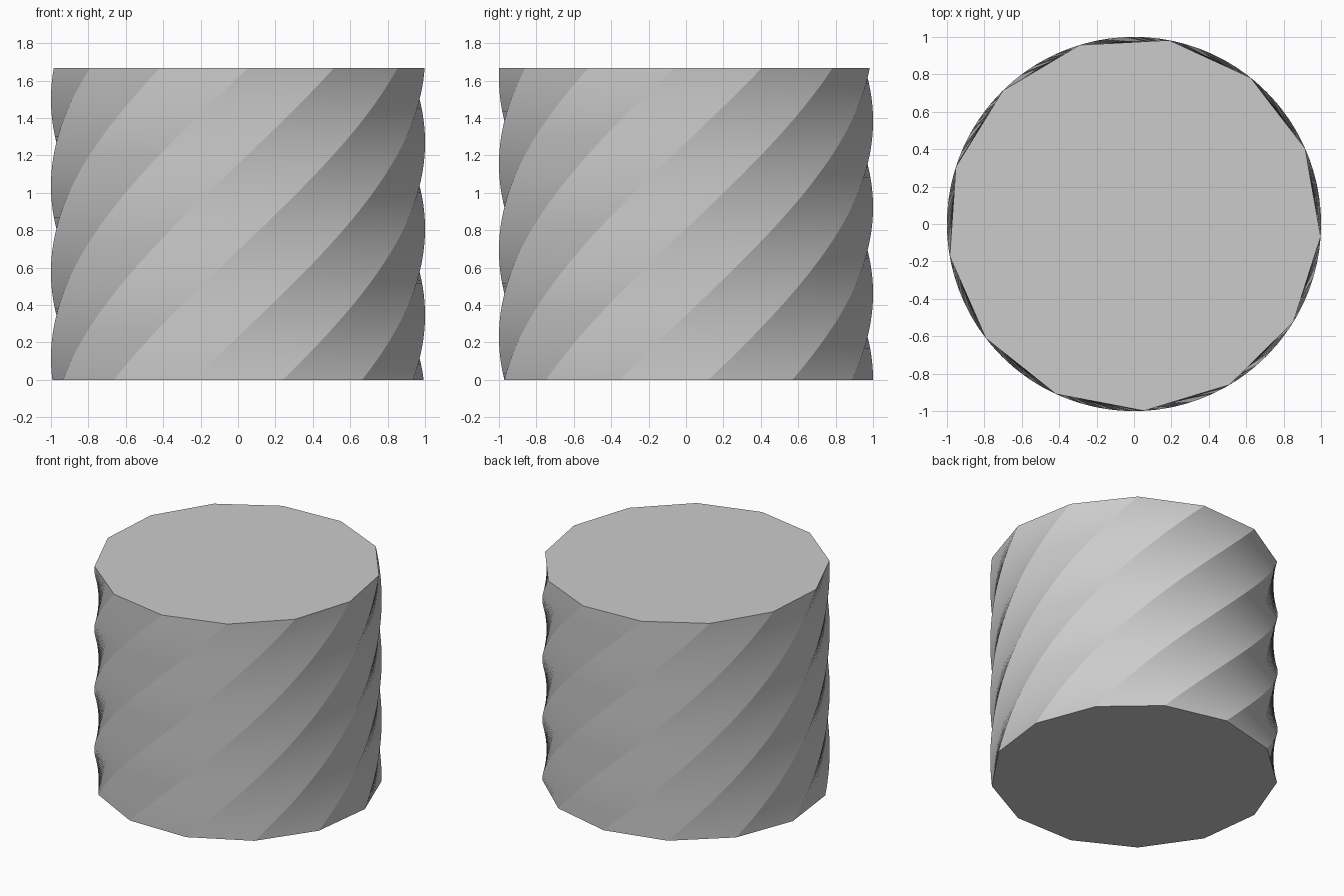
import bpy
import bmesh
from math import cos, sin, pi, radians

cube = bpy.data.objects.get("Cube")
if cube:
    bpy.data.objects.remove(cube, do_unlink=True)

SIDES = 13
SLICES = 100
RADIUS = 1.0
HEIGHT = 5 / 3
TWIST = radians(100)

# Plain grey material
grey = bpy.data.materials.new("light grey")
grey.use_nodes = True
colour = (0.6, 0.6, 0.6, 1)
grey.diffuse_color = colour
grey.node_tree.nodes["Principled BSDF"].inputs["Base Color"].default_value = colour

bm = bmesh.new()


def ring(t):
    """Polygon section at fraction t of the height, turned by the twist."""
    turn = pi / 2 + TWIST * t
    angles = [turn + 2 * pi * i / SIDES for i in range(SIDES)]
    return [bm.verts.new((RADIUS * cos(a), RADIUS * sin(a), HEIGHT * t)) for a in angles]


# Stacked sections joined by helical side strips, then flat end caps
rings = [ring(k / SLICES) for k in range(SLICES + 1)]
for low, high in zip(rings, rings[1:]):
    for i in range(SIDES):
        j = (i + 1) % SIDES
        bm.faces.new((low[i], low[j], high[j], high[i]))
bm.faces.new(reversed(rings[0]))
bm.faces.new(rings[-1])

mesh = bpy.data.meshes.new("twisted_prism")
bm.to_mesh(mesh)
bm.free()
mesh.materials.append(grey)
prism = bpy.data.objects.new("twisted_prism", mesh)
bpy.context.collection.objects.link(prism)

# Smooth along the strips, sharp on the helical ridges and rims
bpy.ops.object.select_all(action="DESELECT")
prism.select_set(True)
bpy.context.view_layer.objects.active = prism
bpy.ops.object.shade_smooth_by_angle(angle=radians(15))
